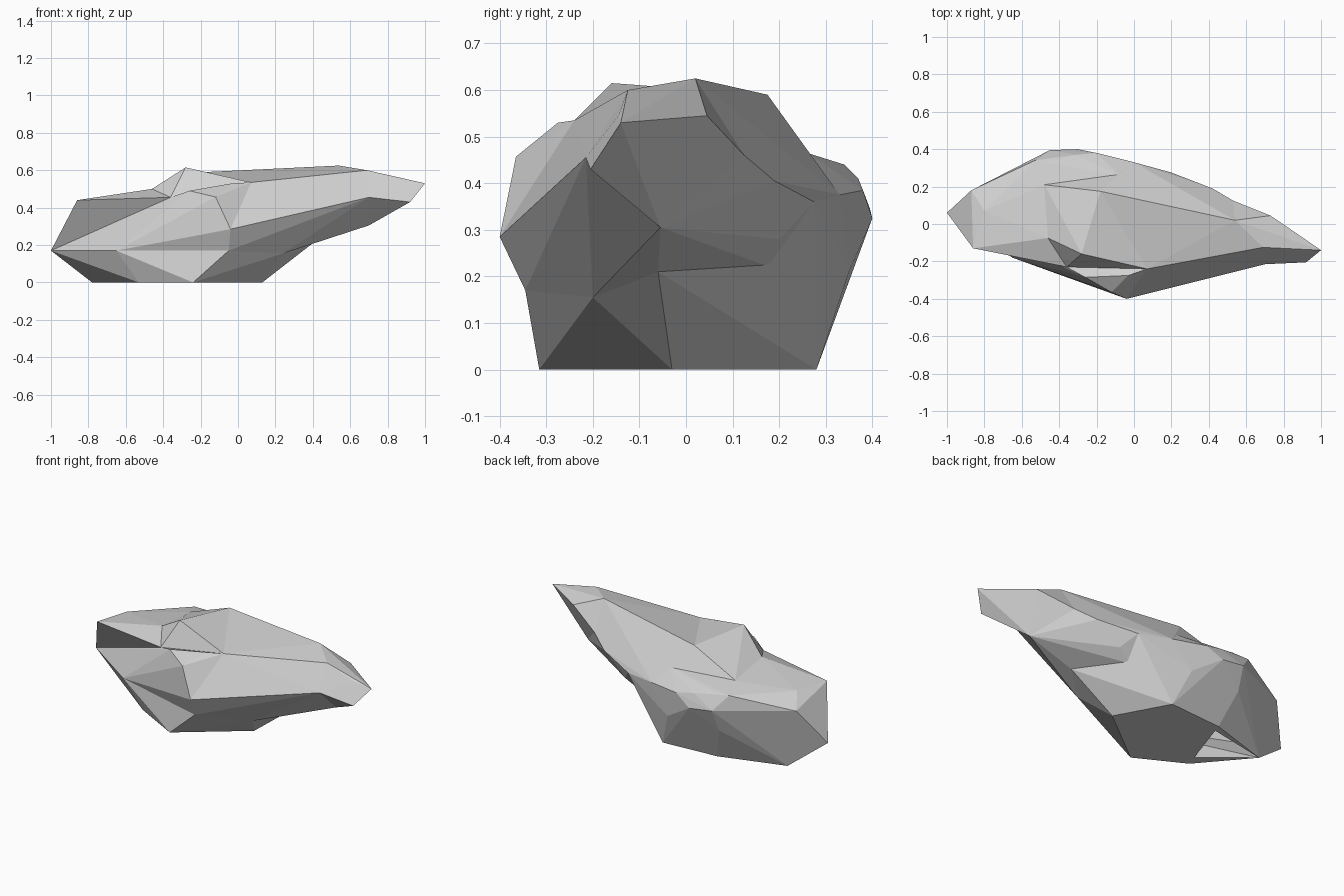
import bpy
import bmesh
from mathutils import Vector

if "Cube" in bpy.data.objects:
    bpy.data.objects.remove(bpy.data.objects["Cube"], do_unlink=True)

# One plain stone colour
stone = bpy.data.materials.new("grey stone")
stone.use_nodes = True
stone.diffuse_color = (0.64, 0.64, 0.64, 1)
stone.node_tree.nodes["Principled BSDF"].inputs["Base Color"].default_value = stone.diffuse_color
stone.node_tree.nodes["Principled BSDF"].inputs["Roughness"].default_value = 0.9


def chunk(name, *groups):
    """Chisel one convex, flat-faced piece of rock around its corner points (hundredths of a unit)."""
    bm = bmesh.new()
    corners = {point for group in groups for point in group}
    for point in sorted(corners):
        bm.verts.new(Vector(point) / 100)
    hull = bmesh.ops.convex_hull(bm, input=bm.verts[:])
    loose = set(hull["geom_interior"]) | set(hull["geom_unused"])
    bmesh.ops.delete(bm, geom=[g for g in loose if isinstance(g, bmesh.types.BMVert)], context="VERTS")
    bmesh.ops.dissolve_limit(bm, angle_limit=0.02, verts=bm.verts[:], edges=bm.edges[:])
    bmesh.ops.recalc_face_normals(bm, faces=bm.faces[:])
    mesh = bpy.data.meshes.new(name)
    bm.to_mesh(mesh)
    bm.free()
    mesh.materials.append(stone)
    rock = bpy.data.objects.new(name, mesh)
    bpy.context.collection.objects.link(rock)
    return rock


# Corners shared between neighbouring pieces
tail_tip = (-100, 6, 17)
belly_front = (-4, -40, 28.5)
belly_under = (-5, -34.5, 17)
shelf_corner = (-65, -18, 17)
ledge_inner = (7, -24, 53.5)
ledge_left = (-36, -23, 45.5)
saddle_front = (-46, -7.5, 50)
saddle_back = (-48, 21, 47)
crest_back = (-18, 17.5, 59)
back_crease = (-8, 26, 46.5)
back_shoulder = (0, 33, 37.5)
back_hip = (20, 27.5, 36)
back_knee = (18, 18, 22)
foot_front = (-24, -31.5, 0)
foot_left = (-53, -16, 0)
foot_tail = (-78, 13.5, 0)

# Ridge line, pointed nose and the overhanging underside
neck = [(54, 2, 62.5), (69, -12.5, 60), (70, -21.5, 45.5), (53, 12.5, 46), (70, -5.5, 30.5)]
nose = [(100, -14, 53), (88, -14.5, 54.5), (73, 4.5, 54.5), (92, -20.5, 43)]
keel = [(40, -6, 21), (24, -20, 15.5)]
back_facets = [(42, 19, 40.5), (46, 12.5, 36.5), (38, 12.5, 33), (27, 20, 28),
               back_crease, back_shoulder, back_hip, back_knee]

# Lower back bulge and the ground outline
back_rim = [(-53, 34, 44), (-42, 34, 44), (-31, 37, 41), (-20, 38, 38.5)]
back_bulge = [(-30, 40, 32.5), (-45, 39.5, 34.5), (-46, 34, 21), (-12, 35, 21)]
foot_back = [(-4, 28, 0), (-39, 25.5, 0)]
tail = [tail_tip, (-86, -13, 44), (-80, 7, 44), (-87, 18, 37.5), foot_tail]

# Low shelf along the front
shelf_top = [ledge_left, (-26, -28.5, 49), (-3, -27.5, 53), ledge_inner, (-12, -36.5, 45.7)]

# Interlocking pieces of the boulder
chunk("main_slab", neck, keel, back_facets,
      [crest_back, ledge_inner, belly_front, belly_under, saddle_back])
chunk("nose", neck, nose)
chunk("crest_peak", [(-28, -16, 61.5), crest_back, ledge_inner, ledge_left, saddle_front, saddle_back])
chunk("tail_block", tail, back_rim, back_bulge, foot_back,
      [saddle_front, saddle_back, back_crease, ledge_left, back_shoulder])
chunk("front_shelf", shelf_top, [belly_front, belly_under, shelf_corner, tail_tip])
chunk("front_base", [belly_under, shelf_corner, tail_tip, foot_front, foot_left, foot_tail])
chunk("foot_block", keel, back_bulge, foot_back,
      [(13, -3, 0), belly_under, foot_front, foot_left, back_knee, back_hip, back_shoulder])
